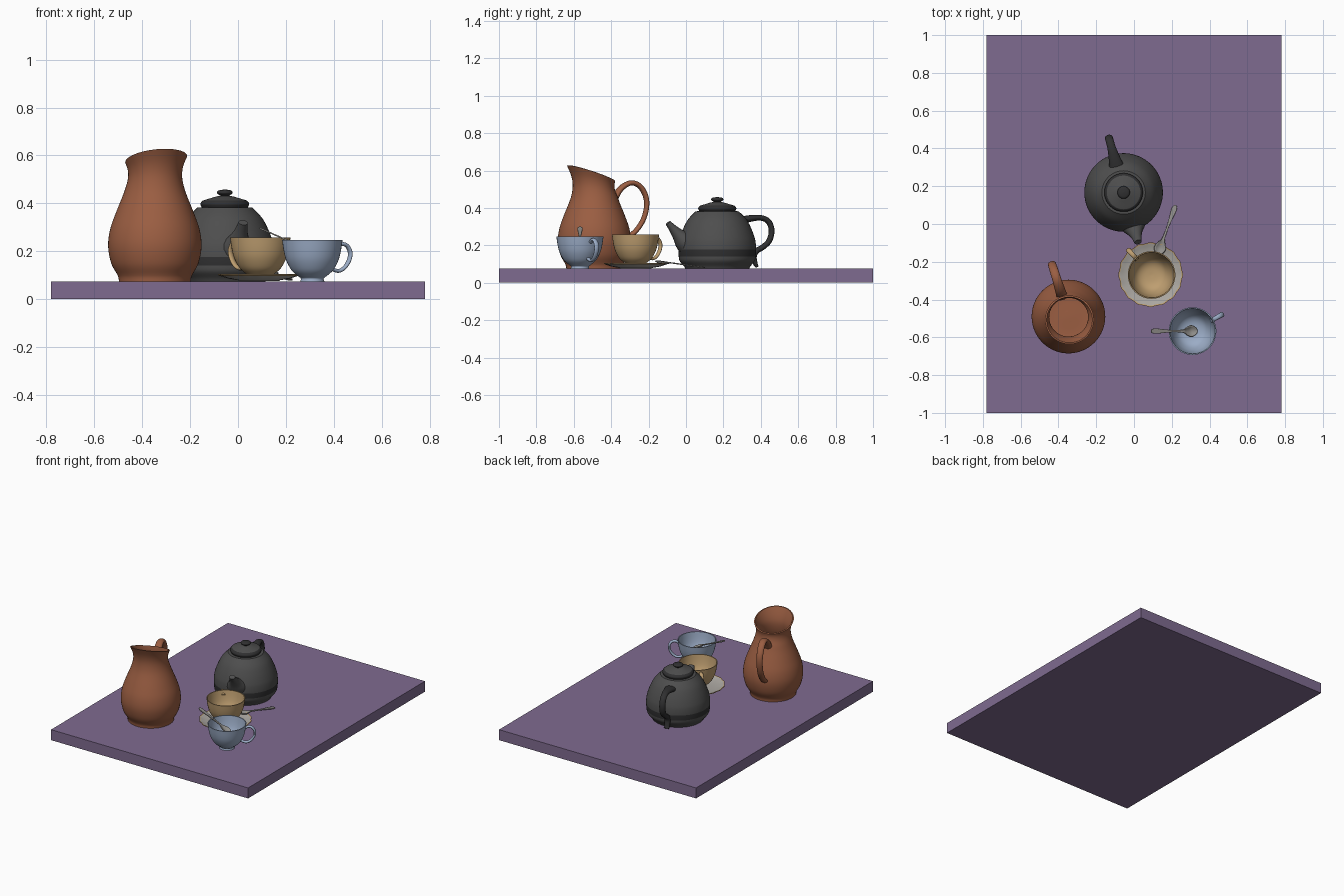
import bpy, bmesh, math
from mathutils import Vector, Matrix

if "Cube" in bpy.data.objects:
    bpy.data.objects.remove(bpy.data.objects["Cube"])


def material(name, r, g, b):
    m = bpy.data.materials.new(name)
    m.diffuse_color = [((c / 255 + 0.055) / 1.055) ** 2.4 for c in (r, g, b)] + [1]
    m.use_nodes = True
    m.node_tree.nodes["Principled BSDF"].inputs["Base Color"].default_value = m.diffuse_color
    return m


PURPLE = material("purple board", 127, 107, 144)
TERRA = material("terracotta", 155, 94, 66)
CHARCOAL = material("charcoal", 78, 78, 78)
BLACK = material("black", 48, 48, 49)
TAN = material("tan", 190, 158, 112)
GREY = material("saucer grey", 172, 168, 162)
BLUE = material("pale blue", 155, 172, 198)
METAL = material("spoon metal", 146, 144, 140)


def smooth(points, n):
    """Catmull-Rom through the points; a repeated point makes a sharp corner."""
    pts = [Vector(p) for p in points]
    out = [pts[0]]
    for i in range(len(pts) - 1):
        b, c = pts[i], pts[i + 1]
        if (b - c).length < 1e-6:
            continue
        a, d = pts[max(i - 1, 0)], pts[min(i + 2, len(pts) - 1)]
        for k in range(1, n + 1):
            t = k / n
            out.append(0.5 * (2 * b + (c - a) * t + (2 * a - 5 * b + 4 * c - d) * t * t
                              + (3 * b - a - 3 * c + d) * t ** 3))
    return out


def finish(bm, name, *mats):
    bmesh.ops.remove_doubles(bm, verts=bm.verts, dist=1e-5)
    bmesh.ops.recalc_face_normals(bm, faces=bm.faces)
    me = bpy.data.meshes.new(name)
    bm.to_mesh(me)
    bm.free()
    for m in mats:
        me.materials.append(m)
    ob = bpy.data.objects.new(name, me)
    bpy.context.collection.objects.link(ob)
    bpy.ops.object.select_all(action='DESELECT')
    ob.select_set(True)
    bpy.context.view_layer.objects.active = ob
    bpy.ops.object.shade_smooth_by_angle(angle=math.radians(40))
    return ob


def skin(bm, rings, closed=True):
    rows = [[bm.verts.new(p) for p in r] for r in rings]
    n = len(rows[0])
    for a, b in zip(rows, rows[1:]):
        for j in range(n if closed else n - 1):
            k = (j + 1) % n
            bm.faces.new((a[j], a[k], b[k], b[j]))
    return rows


def lathe(name, profile, centre, mats, rule=None, deform=None, n=4, seg=64):
    """Turn a profile about a vertical axis; rule(r, z) picks the colour."""
    bm = bmesh.new()
    rings = []
    for r, z in smooth(profile, n):
        r = max(r, 0)
        rings.append([Vector((r * math.cos(2 * math.pi * j / seg),
                              r * math.sin(2 * math.pi * j / seg), z)) for j in range(seg)])
    skin(bm, rings)
    if rule:
        for f in bm.faces:
            c = f.calc_center_median()
            f.material_index = rule(math.hypot(c.x, c.y), c.z)
    for v in bm.verts:
        if deform:
            v.co = deform(v.co)
        v.co += Vector(centre)
    return finish(bm, name, *mats)


def tube(name, path, direction, centre, mat, n=5, seg=16):
    """Sweep an ellipse; path rows are (radius, z, half width, half thickness)."""
    d = Vector((*direction, 0)).normalized()
    side = Vector((-d.y, d.x, 0))
    rows = smooth(path, n)
    pos = [d * p[0] + Vector((0, 0, p[1])) + Vector(centre) for p in rows]
    rings = []
    for i, p in enumerate(rows):
        tan = (pos[min(i + 1, len(pos) - 1)] - pos[max(i - 1, 0)]).normalized()
        nor = side.cross(tan)
        rings.append([pos[i] + side * p[2] * math.cos(2 * math.pi * j / seg)
                      + nor * p[3] * math.sin(2 * math.pi * j / seg) for j in range(seg)])
    bm = bmesh.new()
    out = skin(bm, rings)
    bm.faces.new(out[0])
    bm.faces.new(out[-1])
    return finish(bm, name, mat)


# board
bm = bmesh.new()
bmesh.ops.create_cube(bm, size=1, matrix=Matrix.Translation((0, 0, 0.0375))
                      @ Matrix.Diagonal((1.56, 2, 0.075, 1)))
finish(bm, "board", PURPLE)

# jug, with its mouth leaning up towards the pouring side
JUG = (-0.347, -0.49, 0)
POUR = Vector((0.3, -0.954, 0))


def tilt(p):
    w = max(0, (p.z - 0.46) / 0.125)
    d = p.dot(POUR) / 0.13
    return p + Vector((0, 0, 0.043 * d * w)) + POUR * 0.018 * w * w


lathe("jug", [(0, .075), (.15, .075), (.15, .075), (.152, .09), (.158, .105), (.182, .15),
              (.195, .22), (.187, .29), (.163, .36), (.131, .44), (.114, .5), (.115, .545),
              (.129, .585), (.129, .585), (.121, .587), (.121, .587), (.106, .54), (.104, .5),
              (.12, .44), (.152, .36), (.176, .29), (.183, .22), (.17, .15), (.14, .1),
              (0, .098)], JUG, [TERRA], deform=tilt)
tube("jug_handle", [(.108, .44, .03, .018), (.145, .5, .027, .016), (.2, .533, .024, .014),
                    (.25, .52, .023, .014), (.285, .47, .022, .014), (.293, .41, .021, .013),
                    (.275, .34, .021, .013), (.235, .28, .022, .013), (.18, .235, .024, .014)],
     -POUR.xy, JUG, TERRA)

# teapot body with a dark band, lid and knob
POT = (-0.055, 0.167, 0)
lathe("teapot_body", [(0, .075), (.17, .075), (.17, .075), (.179, .09), (.2, .115), (.206, .14),
                      (.208, .177), (.206, .21), (.2, .24), (.182, .29), (.155, .34),
                      (.115, .382), (.115, .382), (0, .385)], POT, [CHARCOAL, BLACK],
      rule=lambda r, z: int(.14 < z < .177 and r > .2))
lathe("teapot_lid", [(0, .378), (.085, .378), (.097, .386), (.102, .398), (.095, .409),
                     (.085, .414), (.055, .423), (.03, .43), (0, .432)], POT, [CHARCOAL, BLACK],
      rule=lambda r, z: int(r > .09))
lathe("teapot_knob", [(0, .42), (.017, .422), (.019, .432), (.033, .443), (.026, .454),
                      (0, .458)], POT, [BLACK])
tube("teapot_spout", [(.15, .2, .085, .07), (.185, .225, .065, .055), (.215, .255, .042, .036),
                      (.245, .288, .027, .023), (.274, .32, .02, .015)],
     (.28, -.96), POT, CHARCOAL)
tube("teapot_handle", [(.12, .33, .045, .022), (.18, .343, .032, .018), (.24, .347, .023, .015),
                       (.283, .328, .021, .015), (.301, .28, .021, .015), (.288, .225, .021, .015),
                       (.252, .19, .02, .015), (.218, .17, .02, .015), (.204, .14, .02, .014),
                       (.21, .105, .019, .012), (.22, .085, .017, .008)],
     (-.26, .966), POT, BLACK)

# two matching cups
CUP = [(0, 0), (.05, 0), (.05, 0), (.048, .012), (.06, .022), (.086, .045), (.108, .085),
       (.119, .125), (.126, .172), (.126, .172), (.12, .172), (.12, .172), (.112, .125),
       (.1, .085), (.077, .048), (.045, .03), (0, .025)]
GRIP = [(.114, .14, .013, .008), (.138, .155, .012, .008), (.165, .149, .013, .008),
        (.181, .122, .014, .008), (.177, .09, .013, .008), (.155, .058, .012, .008),
        (.125, .043, .011, .008), (.09, .053, .012, .008)]
for name, centre, aim, mat in (("tan_cup", (.093, -.27, .085), (-.68, .73), TAN),
                               ("blue_cup", (.31, -.567, .075), (.87, .49), BLUE)):
    lathe(name, CUP, centre, [mat])
    tube(name + "_handle", GRIP, aim, centre, mat)


# saucer with a scalloped tan rim
def scallop(p):
    r = math.hypot(p.x, p.y)
    k = 1 + 0.015 * math.cos(16 * math.atan2(p.y, p.x)) * max(0, r - .12) / .05
    return Vector((p.x * k, p.y * k, p.z))


lathe("saucer", [(0, .076), (.08, .076), (.086, .079), (.13, .087), (.162, .098), (.169, .101),
                 (.169, .101), (.169, .105), (.169, .105), (.162, .103), (.13, .093),
                 (.08, .086), (0, .086)], (.088, -.268, 0), [GREY, TAN],
      rule=lambda r, z: int(r > .162), deform=scallop, seg=96)


# spoons: rows are (distance from tip, half width, bowl depth)
def spoon(name, tip, end):
    tip, end = Vector(tip), Vector(end)
    x = (end - tip).normalized()
    y = Vector((0, 0, 1)).cross(x).normalized()
    z = x.cross(y)
    scale = (end - tip).length / .27
    rows = smooth([(0, .002, 0), (.008, .017, .005), (.035, .03, .013), (.062, .02, .008),
                   (.085, .008, .001), (.15, .006, 0), (.2, .010, 0), (.245, .014, 0),
                   (.265, .009, 0), (.27, .002, 0)], 4)
    bm = bmesh.new()
    skin(bm, [[tip + x * s * scale + y * w * t / 4 - z * dep * (1 - (t / 4) ** 2)
               for t in range(-4, 5)] for s, w, dep in rows], closed=False)
    ob = finish(bm, name, METAL)
    mod = ob.modifiers.new("thickness", 'SOLIDIFY')
    mod.thickness = 0.006
    mod.offset = 0


spoon("saucer_spoon", (.125, -.163, .118), (.22, .1, .081))
spoon("cup_spoon", (.337, -.567, .188), (.09, -.567, .297))
